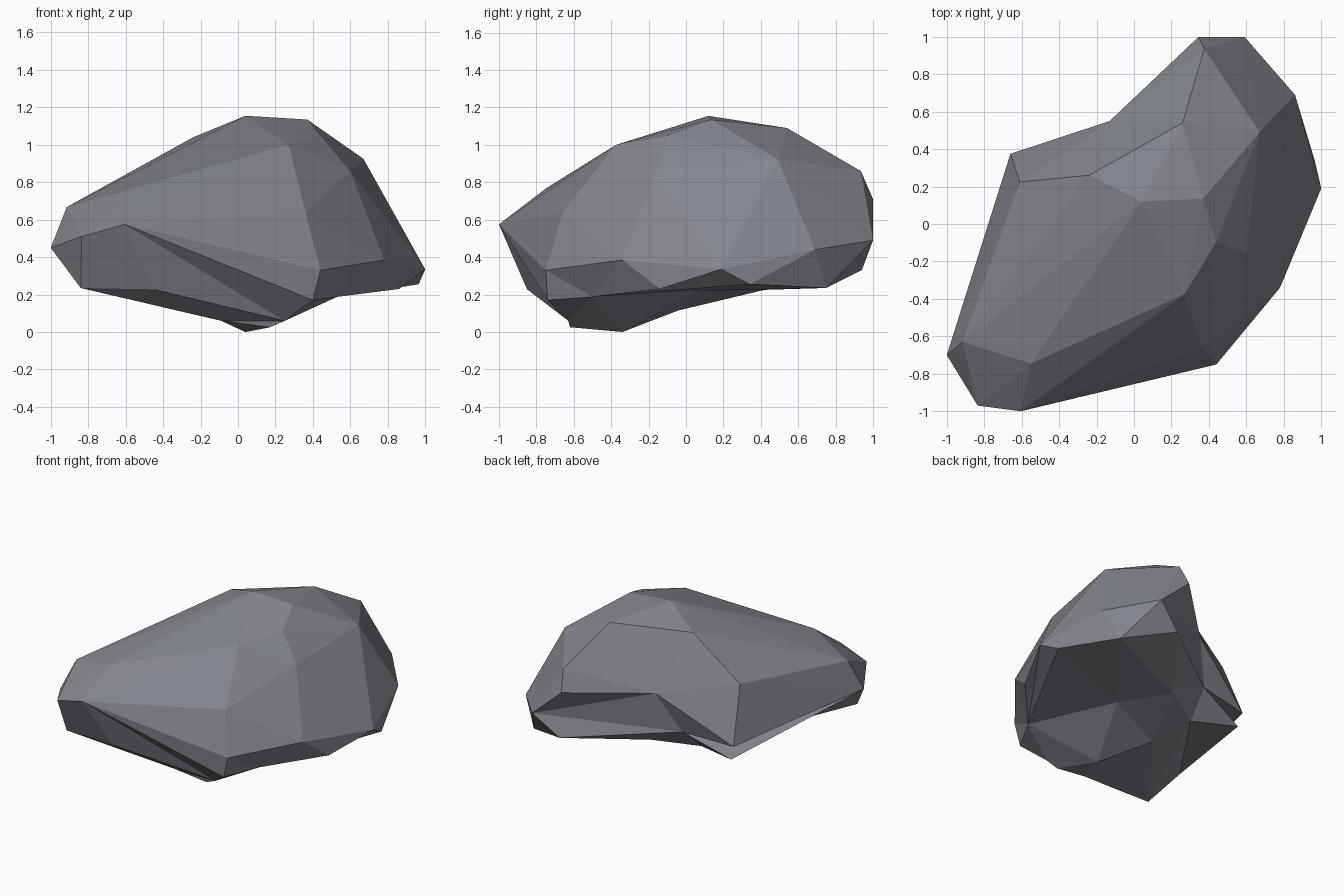
import bpy, bmesh
from mathutils import Vector

if "Cube" in bpy.data.objects:
    bpy.data.objects.remove(bpy.data.objects["Cube"])

# Corner points of the boulder, grouped by region
crown = [(-.24, .26, 1.04), (.04, .12, 1.155), (.37, .135, 1.135), (.44, -.095, 1.05),
         (.27, -.375, 1.0), (.26, .54, 1.09), (.67, .49, .925), (.6, -.16, .86),
         (.36, -.66, .64), (.375, .935, .86), (-.61, .225, .735)]
left_end = [(-1, -.7, .45), (-.915, -.63, .667), (-.55, -.745, .77), (-.605, -1, .575),
            (-.835, -.97, .51), (-.84, -.85, .235), (-.45, -.85, .228)]
rim = [(.40, -.74, .17), (.44, -.75, .33), (.78, -.34, .385), (1, .19, .335),
       (.965, .34, .255), (.86, -.14, .23), (.86, .69, .44), (.59, 1, .49),
       (.345, 1, .71), (.40, .94, .33), (.75, .75, .235), (-.66, .375, .33),
       (-.63, .36, .22)]
foot = [(.04, -.34, 0), (.17, -.62, .025), (-.09, -.63, .06), (.25, -.63, .06),
        (-.2, -.04, .115), (.53, -.5, .188), (.22, .08, .22), (0, .42, .225),
        (-.30, .245, .19)]
# Notch in the back: real corner and the place it is pulled out to for skinning
notch = [((-.13, .55, .66), (-.35, .95, .73)), ((-.27, .43, .36), (-.5, .85, .15))]

centre = Vector((0, 0, .5))
shell = [Vector(p) for p in crown + left_end + rim]
points = shell + [Vector(p) for p in foot] + [Vector(a) for a, b in notch]

# The hollow underside is bulged into a bowl while skinning
bowl = [Vector((x, y, .2 - .6 * (1.25 - x * x - y * y))) for x, y, z in foot]
pushed = [p.copy() for p in shell] + bowl + [Vector(b) for a, b in notch]


def wrap(pts):
    """Convex skin over the points: (triangles as indices, indices left inside)."""
    bm = bmesh.new()
    for p in pts:
        bm.verts.new(p)
    bm.verts.index_update()
    bmesh.ops.convex_hull(bm, input=bm.verts[:], use_existing_faces=False)
    faces = [[v.index for v in f.verts] for f in bm.faces]
    bm.free()
    used = {i for f in faces for i in f}
    return faces, [i for i in range(len(pts)) if i not in used]


# Nudge stray points out until the skin touches them all
for step in range(300):
    faces, inside = wrap(pushed)
    if not inside:
        break
    for i in inside:
        pushed[i] = centre + (pushed[i] - centre) * 1.01

# Skin goes back onto the real corners, so the hollows sink in
mesh = bpy.data.meshes.new("boulder")
mesh.from_pydata(points, [], faces)
bm = bmesh.new()
bm.from_mesh(mesh)
bmesh.ops.recalc_face_normals(bm, faces=bm.faces[:])
bm.to_mesh(mesh)
bm.free()

# Single grey stone colour, flat facets
stone = bpy.data.materials.new("grey stone")
stone.diffuse_color = (.225, .235, .262, 1)
stone.use_nodes = True
stone.node_tree.nodes["Principled BSDF"].inputs["Base Color"].default_value = stone.diffuse_color
mesh.materials.append(stone)
boulder = bpy.data.objects.new("boulder", mesh)
bpy.context.collection.objects.link(boulder)
